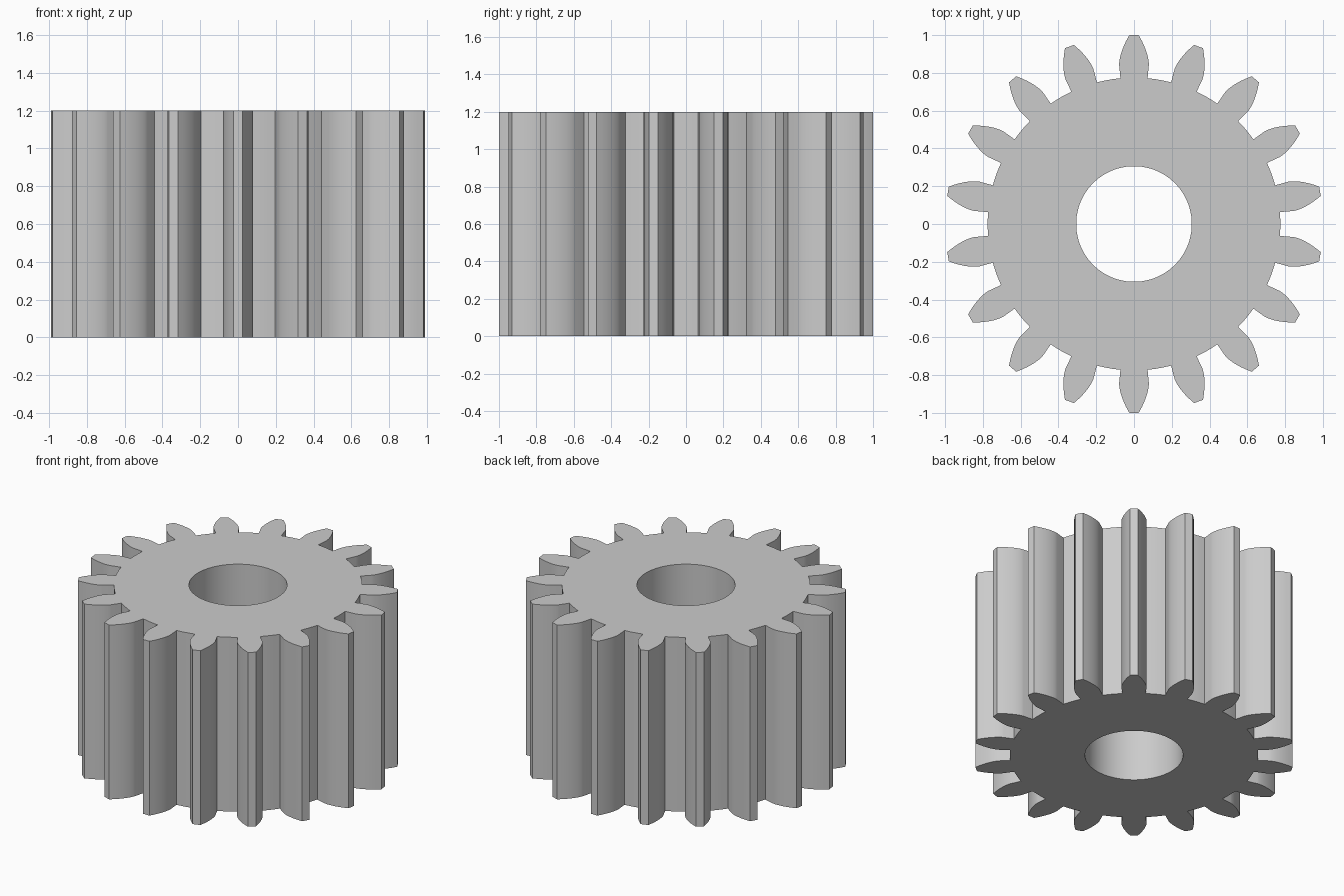
import bpy, bmesh, math

if "Cube" in bpy.data.objects:
    bpy.data.objects.remove(bpy.data.objects["Cube"])

TEETH, HEIGHT = 18, 1.2
ROOT_R, PITCH_R, TIP_R, BORE_R = 0.775, 0.9, 1.0, 0.306
BASE_R = PITCH_R * math.cos(math.radians(20))
BASE_HALF = 0.093            # half angle of a tooth at the base circle
STEP = math.tau / TEETH
FLANK_STEPS, GAP_STEPS = 8, 3


def involute(r):
    """Angle the involute flank has swept at radius r."""
    a = math.acos(min(1.0, BASE_R / r))
    return math.tan(a) - a


bm = bmesh.new()


def vert(r, a):
    return bm.verts.new((r * math.cos(a), r * math.sin(a), 0))


# Flank: radial below the base circle, involute above it
flank = [(ROOT_R, BASE_HALF)]
for i in range(FLANK_STEPS + 1):
    r = BASE_R + (TIP_R - BASE_R) * (i / FLANK_STEPS) ** 1.5
    flank.append((r, BASE_HALF - involute(r)))

root_ring, bore_ring = [], []
for t in range(TEETH):
    mid = math.pi / 2 + t * STEP
    # Tooth as a ladder of quads between its two flanks
    left = [vert(r, mid - a) for r, a in flank]
    right = [vert(r, mid + a) for r, a in flank]
    for i in range(len(flank) - 1):
        bm.faces.new((left[i], left[i + 1], right[i + 1], right[i]))
    # Root circle between this tooth and the next
    gap = STEP - 2 * BASE_HALF
    root_ring += [left[0], right[0]]
    root_ring += [vert(ROOT_R, mid + BASE_HALF + gap * k / GAP_STEPS)
                  for k in range(1, GAP_STEPS)]
    # Evenly divided bore circle
    per = GAP_STEPS + 1
    bore_ring += [vert(BORE_R, mid + STEP * (k - 0.5) / per) for k in range(per)]

# Gear body between bore and root circle
n = len(root_ring)
for i in range(n):
    j = (i + 1) % n
    bm.faces.new((bore_ring[i], root_ring[i], root_ring[j], bore_ring[j]))

# Extrude the flat gear to full height
geom = bmesh.ops.extrude_face_region(bm, geom=bm.faces[:], use_keep_orig=True)["geom"]
bmesh.ops.translate(bm, vec=(0, 0, HEIGHT),
                    verts=[g for g in geom if isinstance(g, bmesh.types.BMVert)])
bmesh.ops.recalc_face_normals(bm, faces=bm.faces[:])

mesh = bpy.data.meshes.new("spur_gear")
bm.to_mesh(mesh)
bm.free()
gear = bpy.data.objects.new("spur_gear", mesh)
bpy.context.collection.objects.link(gear)

# Smooth flanks and bore, sharp rims and tooth corners
bpy.context.view_layer.objects.active = gear
gear.select_set(True)
bpy.ops.object.shade_smooth_by_angle(angle=math.radians(30))
